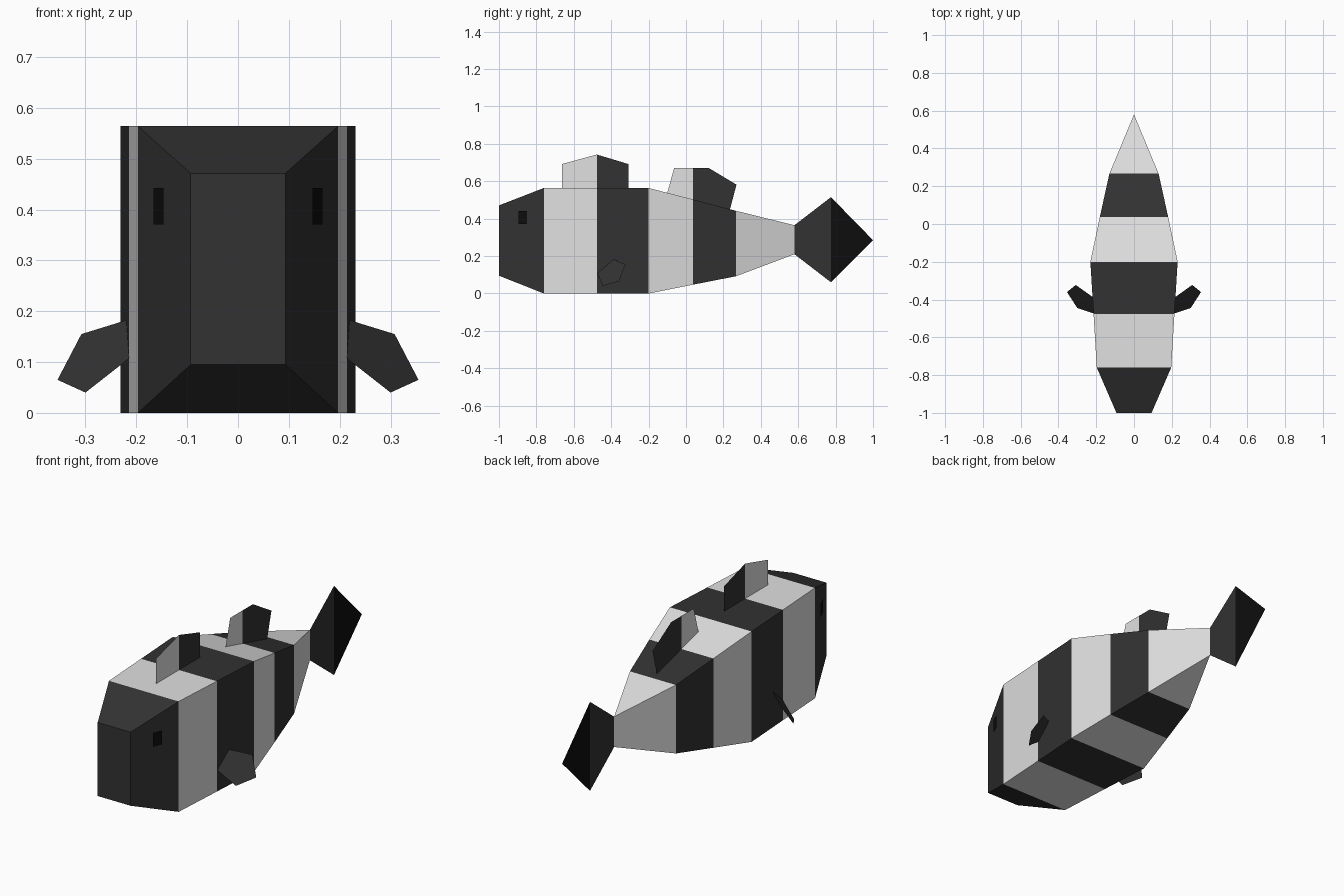
import bpy, bmesh

if "Cube" in bpy.data.objects:
    bpy.data.objects.remove(bpy.data.objects["Cube"])


def material(name, r, g, b):
    m = bpy.data.materials.new(name)
    m.diffuse_color = (r, g, b, 1)
    m.use_nodes = True
    m.node_tree.nodes["Principled BSDF"].inputs["Base Color"].default_value = m.diffuse_color
    return m


LIGHT = material("pale_stripe", 0.75, 0.75, 0.75)
DARK = material("charcoal_stripe", 0.032, 0.032, 0.032)
BLACK = material("black", 0.004, 0.004, 0.004)


def build(name, verts, faces, mats, weld=False):
    """Mesh object; mats gives one material per face, cycling."""
    slots = list(dict.fromkeys(mats))
    bm = bmesh.new()
    vs = [bm.verts.new(v) for v in verts]
    for i, f in enumerate(faces):
        face = bm.faces.new([vs[k] for k in f])
        face.material_index = slots.index(mats[i % len(mats)])
    if weld:
        bmesh.ops.remove_doubles(bm, verts=bm.verts, dist=1e-4)
        bmesh.ops.recalc_face_normals(bm, faces=bm.faces)
    me = bpy.data.meshes.new(name)
    bm.to_mesh(me)
    bm.free()
    for m in slots:
        me.materials.append(m)
    ob = bpy.data.objects.new(name, me)
    bpy.context.collection.objects.link(ob)
    return ob


# Body: rectangular sections (y, half width, bottom, top), banded along y
sections = [(-1.0, 0.093, 0.095, 0.471), (-0.76, 0.197, 0, 0.564),
            (-0.477, 0.214, 0, 0.564), (-0.2, 0.231, 0, 0.564),
            (0.037, 0.181, 0.047, 0.503), (0.267, 0.13, 0.092, 0.442),
            (0.58, 0.0, 0.21, 0.365)]
verts, faces, mats = [], [(0, 1, 2, 3)], [DARK]
for y, w, lo, hi in sections:
    verts += [(-w, y, lo), (w, y, lo), (w, y, hi), (-w, y, hi)]
for s in range(len(sections) - 1):
    for k in range(4):
        a, b = s * 4 + k, s * 4 + (k + 1) % 4
        faces.append((a, b, b + 4, a + 4))
        mats.append(LIGHT if s % 2 else DARK)
build("body", verts, faces, mats, weld=True)


# Upright fins: flat sheets on the centre plane, given as (y, z) outlines
def upright_fin(name, outline, faces, mats):
    build(name, [(0, y, z) for y, z in outline], faces, mats)


upright_fin("front_dorsal_fin",
            [(-0.663, 0.564), (-0.477, 0.564), (-0.477, 0.743), (-0.663, 0.692),
             (-0.308, 0.564), (-0.308, 0.692)],
            [(0, 1, 2, 3), (1, 4, 5, 2)], [LIGHT, DARK])
upright_fin("rear_dorsal_fin",
            [(-0.1, 0.538), (0.037, 0.503), (0.037, 0.672), (-0.063, 0.672),
             (0.235, 0.45), (0.27, 0.582), (0.12, 0.672)],
            [(0, 1, 2, 3), (1, 4, 5, 6, 2)], [LIGHT, DARK])
upright_fin("tail_fin",
            [(0.58, 0.21), (0.775, 0.06), (0.775, 0.515), (0.58, 0.365), (1.0, 0.285)],
            [(0, 1, 2, 3), (1, 4, 2)], [DARK, BLACK])

# Paired parts: pectoral fins and eyes, mirrored across x
for side, s in (("right", 1), ("left", -1)):
    fin = [(0.214, -0.39, 0.184), (0.208, -0.475, 0.112), (0.3, -0.445, 0.04),
           (0.355, -0.36, 0.065), (0.308, -0.323, 0.155)]
    eye = [(0.147, -0.895, 0.371), (0.166, -0.85, 0.371),
           (0.166, -0.85, 0.442), (0.147, -0.895, 0.442)]
    for part, pts, mat in (("pectoral_fin", fin, DARK), ("eye", eye, BLACK)):
        order = range(len(pts))[::s]
        build(f"{side}_{part}", [(s * x, y, z) for x, y, z in pts], [tuple(order)], [mat])
